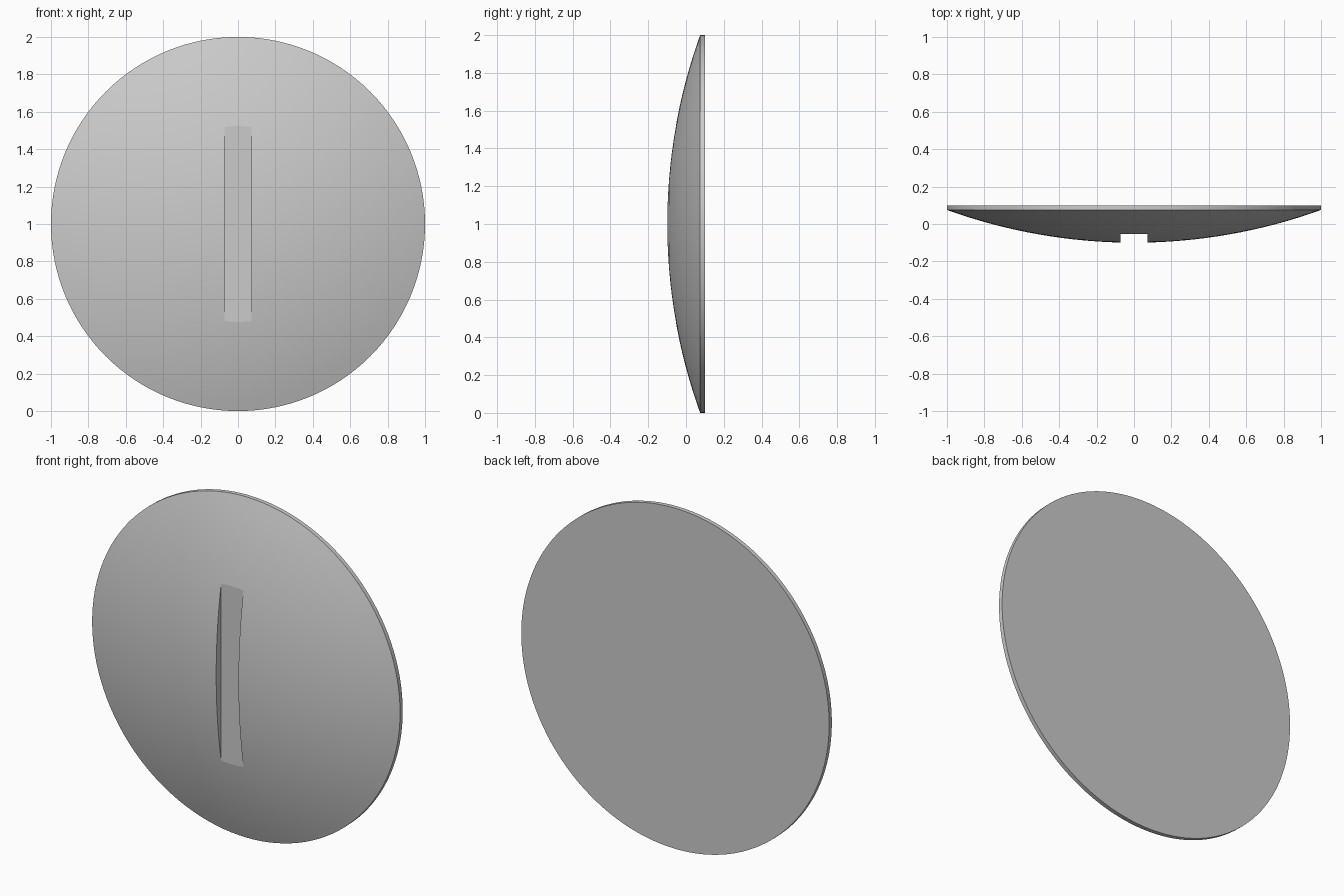
import bpy, bmesh, math
from mathutils import Matrix, Vector

cube = bpy.data.objects.get("Cube")
if cube:
    bpy.data.objects.remove(cube, do_unlink=True)

APEX, RIM, BACK = -0.10, 0.075, 0.10
SAG = RIM - APEX
BALL = (1 + SAG * SAG) / (2 * SAG)      # radius of the domed face
SLOT_HALF, SLOT_FLOOR = 0.0725, -0.053
SEGMENTS, RINGS = 128, 16

grey = bpy.data.materials.new("plain grey")
grey.use_nodes = True
colour = (0.6, 0.6, 0.6, 1)
grey.diffuse_color = colour
grey.node_tree.nodes["Principled BSDF"].inputs["Base Color"].default_value = colour


def make_object(name, bm):
    bmesh.ops.recalc_face_normals(bm, faces=bm.faces)
    mesh = bpy.data.meshes.new(name)
    bm.to_mesh(mesh)
    bm.free()
    mesh.materials.append(grey)
    obj = bpy.data.objects.new(name, mesh)
    bpy.context.collection.objects.link(obj)
    return obj


# Domed disc: arc, short rim and flat back, turned about the y axis
bm = bmesh.new()
edge_angle = math.asin(1 / BALL)
profile = []
for i in range(RINGS + 1):
    a = edge_angle * i / RINGS
    profile.append((BALL * math.sin(a), APEX + BALL * (1 - math.cos(a))))
profile.append((1, BACK))
verts = [bm.verts.new((r, y, 1)) for r, y in profile]
edges = [bm.edges.new(pair) for pair in zip(verts, verts[1:])]
bmesh.ops.spin(bm, geom=verts + edges, cent=(0, 0, 1), axis=(0, 1, 0),
               angle=math.tau, steps=SEGMENTS, use_duplicate=False)
bmesh.ops.remove_doubles(bm, verts=bm.verts, dist=0.0001)
bmesh.ops.holes_fill(bm, edges=[e for e in bm.edges if e.is_boundary], sides=0)
disc = make_object("domed_disc", bm)

# Slot cutter: a box whose back face is the slot floor
bm = bmesh.new()
depth = 0.4
size = Matrix.Diagonal((2 * SLOT_HALF, depth, 1.6, 1))
place = Matrix.Translation(Vector((0, SLOT_FLOOR - depth / 2, 1)))
bmesh.ops.create_cube(bm, size=1, matrix=place @ size)
cutter = make_object("slot_cutter", bm)
cutter.hide_render = True

# Cut the slot, then smooth the dome and keep the slot and rim crisp
cut = disc.modifiers.new("slot", 'BOOLEAN')
cut.operation = 'DIFFERENCE'
cut.solver = 'EXACT'
cut.object = cutter
bpy.ops.object.select_all(action='DESELECT')
disc.select_set(True)
bpy.context.view_layer.objects.active = disc
bpy.ops.object.modifier_apply(modifier=cut.name)
bpy.data.objects.remove(cutter, do_unlink=True)
bpy.ops.object.shade_smooth_by_angle(angle=math.radians(8))
